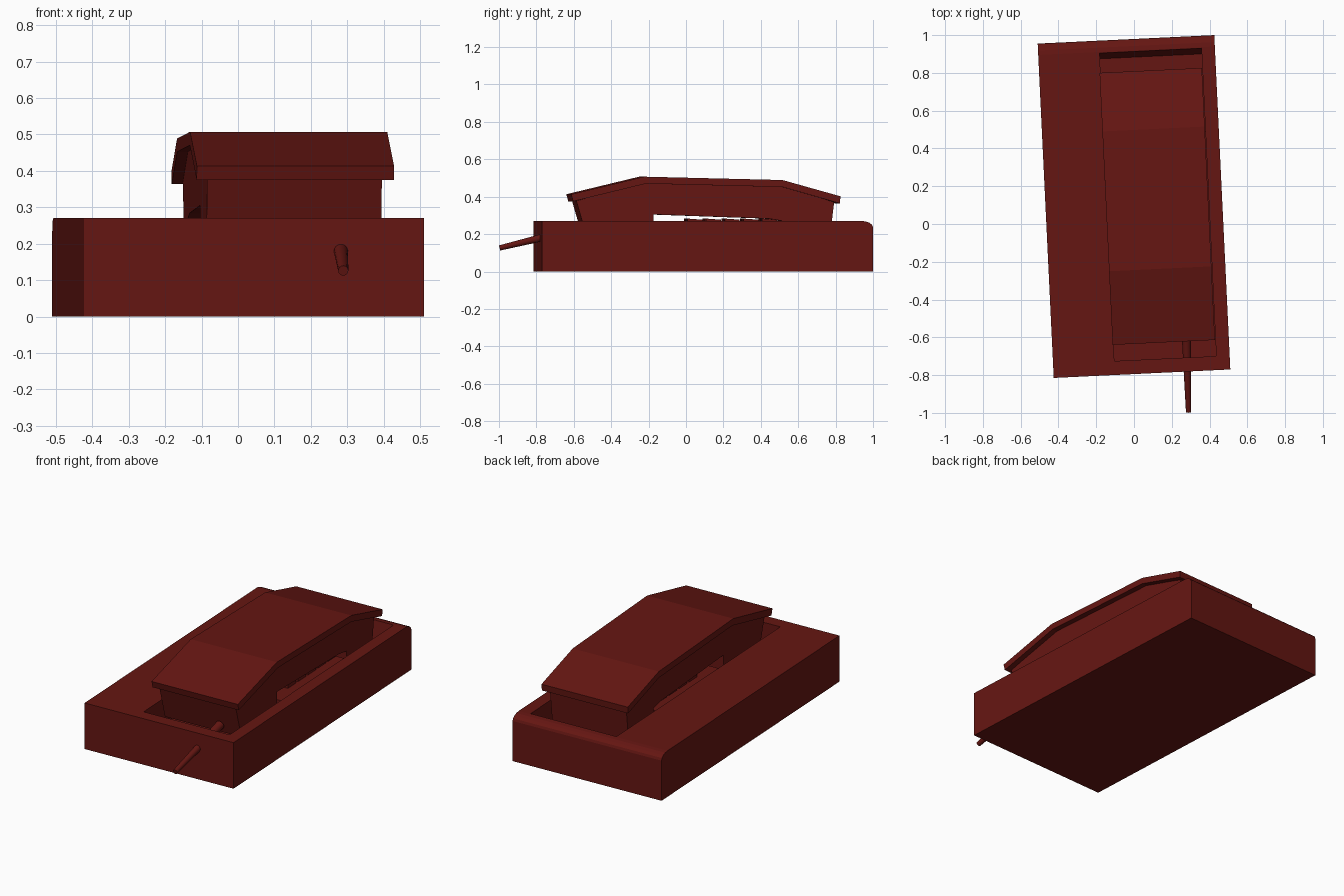
import bpy, math
from mathutils import Vector

if "Cube" in bpy.data.objects:
    bpy.data.objects.remove(bpy.data.objects["Cube"])

TURN = math.radians(2.75)
CENTRE = (0, 0.0925, 0)

mat = bpy.data.materials.new("dark_red")
mat.diffuse_color = (0.13, 0.008, 0.006, 1)
mat.use_nodes = True
mat.node_tree.nodes["Principled BSDF"].inputs["Base Color"].default_value = mat.diffuse_color


def extrude_profile(name, profile, x0, x1):
    """Extrude a (y, z) outline from x0 to x1, turned with the phone."""
    n = len(profile)
    verts = [(x, y, z) for x in (x0, x1) for y, z in profile]
    faces = [tuple(reversed(range(n))), tuple(range(n, 2 * n))]
    faces += [(i, (i + 1) % n, n + (i + 1) % n, n + i) for i in range(n)]
    mesh = bpy.data.meshes.new(name)
    mesh.from_pydata(verts, [], faces)
    obj = bpy.data.objects.new(name, mesh)
    obj.location = CENTRE
    obj.rotation_euler.z = TURN
    mesh.materials.append(mat)
    bpy.context.collection.objects.link(obj)
    return obj


# base box with a rounded back top edge
back_round = [(0.826 + 0.06 * math.cos(a), 0.235 + 0.035 * math.sin(a))
              for a in (i * math.pi / 8 for i in range(5))]
base = extrude_profile("base", [(-0.886, 0), (0.886, 0)] + back_round
                       + [(-0.886, 0.27)], -0.468, 0.468)

# handset recess: raised keypad floor between two deep wells
cutter = extrude_profile("recess_cutter", [
    (-0.812, 0.12), (-0.25, 0.12), (-0.25, 0.24), (0.38, 0.24),
    (0.38, 0.12), (0.79, 0.12), (0.82, 0.27), (0.82, 0.4), (-0.812, 0.4)],
    -0.143, 0.397)
cutter.hide_render = True
cut = base.modifiers.new("recess", 'BOOLEAN')
cut.operation = 'DIFFERENCE'
cut.solver = 'EXACT'
cut.object = cutter
bpy.context.view_layer.objects.active = base
bpy.ops.object.modifier_apply(modifier=cut.name)
bpy.data.objects.remove(cutter)

# handset top shell, a bent slab
extrude_profile("handset_shell", [
    (-0.716, 0.375), (-0.325, 0.47), (0.405, 0.452), (0.712, 0.364),
    (0.7155, 0.402), (0.405, 0.489), (-0.336, 0.507), (-0.726, 0.413)],
    -0.148, 0.394)

# handset body with mouthpiece and earpiece blocks
extrude_profile("handset_body", [
    (-0.697, 0.378), (-0.64, 0.18), (-0.285, 0.18), (-0.285, 0.305),
    (0.33, 0.283), (0.41, 0.27), (0.41, 0.18), (0.66, 0.18),
    (0.683, 0.371), (0.405, 0.456), (-0.325, 0.474)],
    -0.118, 0.362)

# keypad buttons
for row in range(5):
    for col in range(3):
        x, y = -0.02 + col * 0.142, -0.06 + row * 0.1
        extrude_profile(f"button_{row}_{col}", [
            (y - 0.04, 0.235), (y + 0.04, 0.235),
            (y + 0.04, 0.277), (y - 0.04, 0.283)], x - 0.05, x + 0.05)

# tapered cord stub through the front wall
start, end = Vector((0.276, -0.56, 0.232)), Vector((0.289, -0.996, 0.126))
axis = end - start
bpy.ops.mesh.primitive_cone_add(vertices=16, radius1=0.025, radius2=0.014,
                                depth=axis.length, location=(start + end) / 2,
                                rotation=axis.to_track_quat('Z', 'Y').to_euler())
cord = bpy.context.object
cord.name = "cord"
cord.data.materials.append(mat)
bpy.ops.object.shade_smooth_by_angle(angle=math.radians(40))
